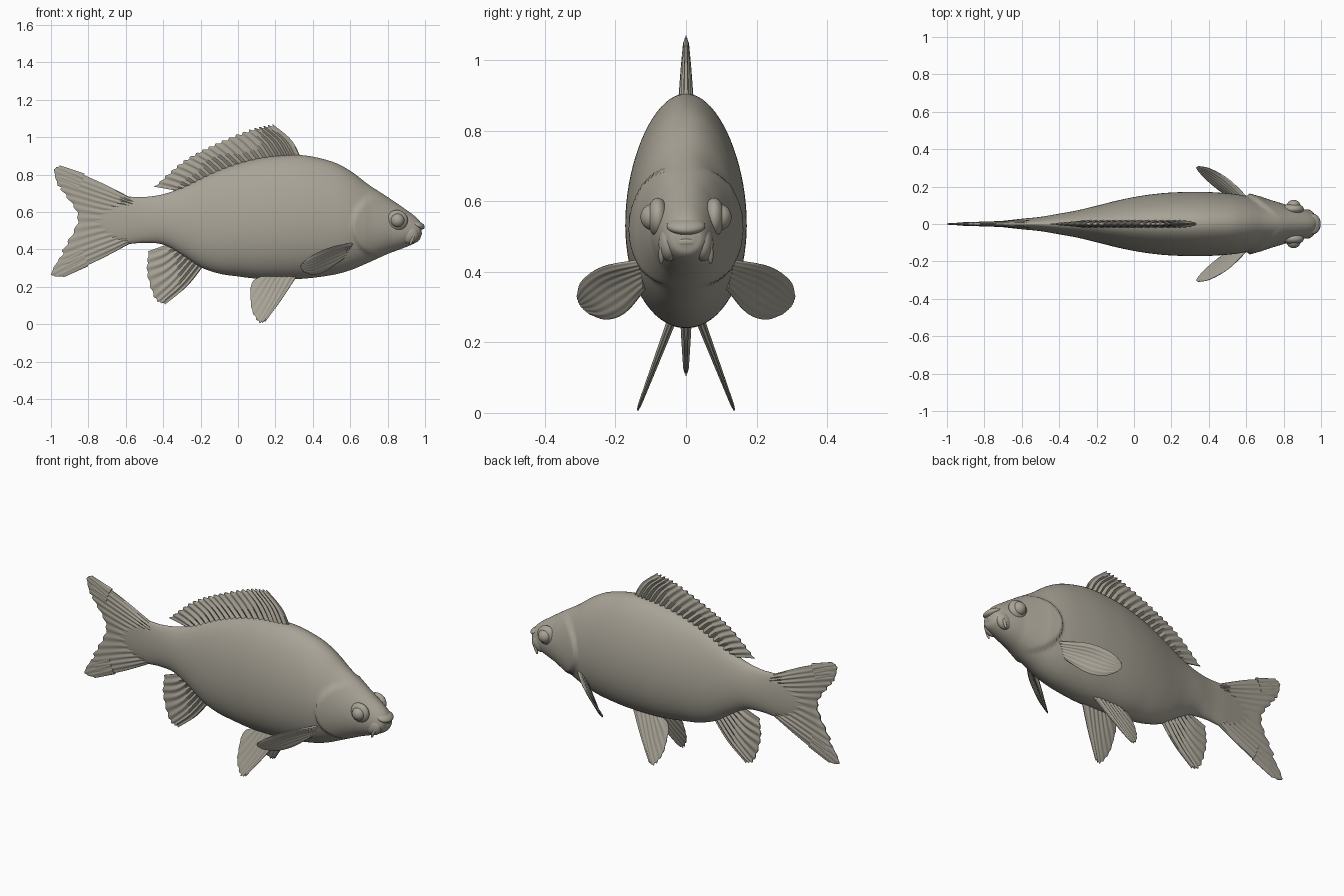
import bpy, math
from mathutils import Vector, Matrix

old = bpy.data.objects.get("Cube")
if old:
    bpy.data.objects.remove(old, do_unlink=True)

skin = bpy.data.materials.new("grey_beige_skin")
skin.use_nodes = True
skin.diffuse_color = (0.39, 0.365, 0.305, 1)
skin.node_tree.nodes["Principled BSDF"].inputs["Base Color"].default_value = skin.diffuse_color
skin.node_tree.nodes["Principled BSDF"].inputs["Roughness"].default_value = 0.8


def spline(points, t):
    """Smooth curve through all points, t from 0 to 1."""
    pts = [Vector(p) for p in points]
    last = len(pts) - 1
    i = min(int(t * last), last - 1)
    f = t * last - i
    b, c = pts[i], pts[i + 1]
    a = pts[i - 1] if i > 0 else b * 2 - c
    d = pts[i + 2] if i + 2 <= last else c * 2 - b
    return b + (c - a) * (f / 2) + (a * 2 - b * 5 + c * 4 - d) * (f * f / 2) \
        + (b * 3 - a - c * 3 + d) * (f ** 3 / 2)


def finish(obj):
    obj.data.materials.clear()
    obj.data.materials.append(skin)
    bpy.ops.object.select_all(action='DESELECT')
    obj.select_set(True)
    bpy.context.view_layer.objects.active = obj
    bpy.ops.object.mode_set(mode='EDIT')
    bpy.ops.mesh.select_all(action='SELECT')
    bpy.ops.mesh.normals_make_consistent(inside=False)
    bpy.ops.object.mode_set(mode='OBJECT')
    bpy.ops.object.shade_smooth_by_angle(angle=math.radians(50))


def loft(name, rings):
    """Skin a row of closed rings and cap both ends."""
    n = len(rings[0])
    verts = [p for ring in rings for p in ring]
    faces = []
    for r in range(len(rings) - 1):
        for i in range(n):
            j = (i + 1) % n
            faces.append((r * n + i, r * n + j, r * n + n + j, r * n + n + i))
    for base in (0, (len(rings) - 1) * n):
        for i in range(n // 2 - 1):
            faces.append((base + i, base + i + 1, base + n - 2 - i, base + n - 1 - i))
    mesh = bpy.data.meshes.new(name)
    mesh.from_pydata(verts, [], faces)
    obj = bpy.data.objects.new(name, mesh)
    bpy.context.collection.objects.link(obj)
    finish(obj)
    return obj


def fin(name, curves, thick, rays, ridge=0.3, jag=0.03, steps=14):
    """Ribbed fin through a row of curves running from root to tip."""
    count = rays * 6
    across = Vector(curves[0][-1]) - Vector(curves[0][0])
    along = Vector(curves[-1][1]) - Vector(curves[0][1])
    normal = across.cross(along).normalized()
    rings = []
    for s in range(steps + 1):
        v = s / steps
        front, back = [], []
        for k in range(count + 1):
            u = k / count
            wave = math.cos(2 * math.pi * rays * u)
            reach = v * (1 - jag * (0.5 - 0.5 * wave))
            p = spline([spline(c, u) for c in curves], reach)
            edge = 0.25 + 0.75 * min(1, 8 * min(u, 1 - u)) ** 0.5
            h = thick * edge * (1 - 0.65 * v) * (1 - ridge + ridge * wave)
            if s == steps:
                h *= 0.5
            front.append(p + normal * h)
            back.append(p - normal * h)
        rings.append(front + back[::-1])
    return loft(name, rings)


def ball(name, loc, scale, tilt=0):
    bpy.ops.mesh.primitive_uv_sphere_add(segments=32, ring_count=18, radius=1)
    obj = bpy.context.object
    obj.name = name
    obj.data.transform(Matrix.Translation(loc) @ Matrix.Rotation(tilt, 4, 'Y')
                       @ Matrix.Diagonal((*scale, 1)))
    finish(obj)


# Body: x, belly height, back height, half width
stations = [
    (-0.80, 0.53, 0.59, 0.006), (-0.70, 0.455, 0.655, 0.017), (-0.60, 0.43, 0.68, 0.028),
    (-0.50, 0.435, 0.68, 0.038), (-0.40, 0.425, 0.695, 0.055), (-0.30, 0.37, 0.73, 0.073),
    (-0.20, 0.305, 0.78, 0.097), (-0.10, 0.27, 0.825, 0.122), (0.00, 0.255, 0.86, 0.143),
    (0.10, 0.243, 0.885, 0.158), (0.20, 0.24, 0.90, 0.167), (0.35, 0.243, 0.903, 0.171),
    (0.50, 0.262, 0.87, 0.163), (0.60, 0.288, 0.82, 0.149), (0.70, 0.33, 0.745, 0.123),
    (0.80, 0.375, 0.68, 0.104), (0.88, 0.405, 0.625, 0.086), (0.94, 0.43, 0.582, 0.066),
    (0.97, 0.45, 0.553, 0.048), (0.98, 0.475, 0.53, 0.024)]


def body_ring(t, sides=72):
    x, low, high, w = spline([Vector(s) for s in stations], t)
    ring = []
    for k in range(sides):
        a = 2 * math.pi * (k + 0.5) / sides
        z = (low + high) / 2 + (high - low) / 2 * math.sin(a)
        y = w * math.cos(a) * (1 - 0.12 * math.sin(a))
        # raised gill cover with a crisp rear rim
        d = ((x - 0.77) / 0.165) ** 2 + ((z - 0.525) / 0.17) ** 2
        rim = max(0, min(1, (1 - d) / 0.12))
        fade = max(0, min(1, (0.82 - x) / 0.14))
        y += math.copysign(0.017 * rim * fade * min(1, abs(y) / 0.05), y)
        ring.append((x, y, z))
    return ring


loft("body", [body_ring(i / 190) for i in range(191)])


def flat(curves):
    return [[(x, 0, z) for x, z in c] for c in curves]


# Fins on the centre line
fin("tail_fin", flat([
    [(-0.56, 0.67), (-0.56, 0.62), (-0.56, 0.56), (-0.56, 0.50), (-0.56, 0.44)],
    [(-0.75, 0.765), (-0.74, 0.67), (-0.73, 0.565), (-0.73, 0.45), (-0.74, 0.345)],
    [(-0.955, 0.85), (-0.96, 0.74), (-0.86, 0.57), (-0.95, 0.37), (-0.94, 0.255)]]),
    0.022, 14, 0.15, 0.04)
# rounded lobe ends of the tail
fin("tail_upper_lobe", flat([
    [(-0.82, 0.805), (-0.84, 0.76), (-0.86, 0.70)],
    [(-0.95, 0.848), (-0.985, 0.825), (-0.965, 0.74)]]), 0.012, 4, 0.15)
fin("tail_lower_lobe", flat([
    [(-0.84, 0.42), (-0.82, 0.36), (-0.80, 0.31)],
    [(-0.955, 0.355), (-1.0, 0.265), (-0.93, 0.252)]]), 0.012, 4, 0.15)
fin("dorsal_fin", flat([
    [(0.34, 0.885), (0.20, 0.88), (0.02, 0.845), (-0.15, 0.78), (-0.32, 0.71)],
    [(0.285, 0.985), (0.14, 0.97), (-0.05, 0.91), (-0.21, 0.835), (-0.39, 0.725)],
    [(0.185, 1.07), (0.06, 1.04), (-0.12, 0.965), (-0.29, 0.875), (-0.45, 0.735)]]),
    0.022, 20, 0.35, 0.07)
fin("anal_fin", flat([
    [(-0.17, 0.33), (-0.23, 0.36), (-0.28, 0.40), (-0.34, 0.44)],
    [(-0.27, 0.205), (-0.34, 0.23), (-0.385, 0.31), (-0.41, 0.415)],
    [(-0.39, 0.105), (-0.445, 0.135), (-0.487, 0.27), (-0.48, 0.39)]]), 0.02, 8)

# Paired fins, eyes and barbels
pelvic = [[(0.31, 0.25), (0.25, 0.27), (0.19, 0.27), (0.14, 0.26)],
          [(0.235, 0.135), (0.18, 0.13), (0.12, 0.15), (0.085, 0.235)],
          [(0.145, 0.012), (0.11, 0.01), (0.072, 0.08), (0.065, 0.19)]]
pectoral = [[(0.62, 0.125, 0.435), (0.59, 0.12, 0.40), (0.56, 0.115, 0.35)],
            [(0.51, 0.235, 0.415), (0.48, 0.205, 0.36), (0.47, 0.17, 0.285)],
            [(0.41, 0.295, 0.375), (0.40, 0.265, 0.32), (0.40, 0.225, 0.265)],
            [(0.345, 0.31, 0.33), (0.333, 0.30, 0.305), (0.35, 0.275, 0.28)]]
for side, label in ((1, "left"), (-1, "right")):
    fin(label + "_pelvic_fin",
        [[(x, side * (0.045 + 0.38 * (0.25 - z)), z) for x, z in c] for c in pelvic],
        0.013, 7, 0.2)
    fin(label + "_pectoral_fin",
        [[(x, side * y, z) for x, y, z in c] for c in pectoral], 0.011, 7, 0.12, 0.01)
    ball(label + "_eye_socket", (0.85, side * 0.08, 0.555), (0.058, 0.03, 0.055))
    ball(label + "_eye", (0.853, side * 0.095, 0.555), (0.037, 0.034, 0.037))
    ball(label + "_cheek", (0.915, side * 0.048, 0.48), (0.05, 0.03, 0.05), 0.5)
    ball(label + "_barbel", (0.93, side * 0.07, 0.45), (0.008, 0.008, 0.03), 0.4)

# Mouth
ball("upper_lip", (0.957, 0, 0.53), (0.043, 0.055, 0.022), 0.35)
ball("lower_lip", (0.945, 0, 0.472), (0.042, 0.048, 0.02), -0.45)
